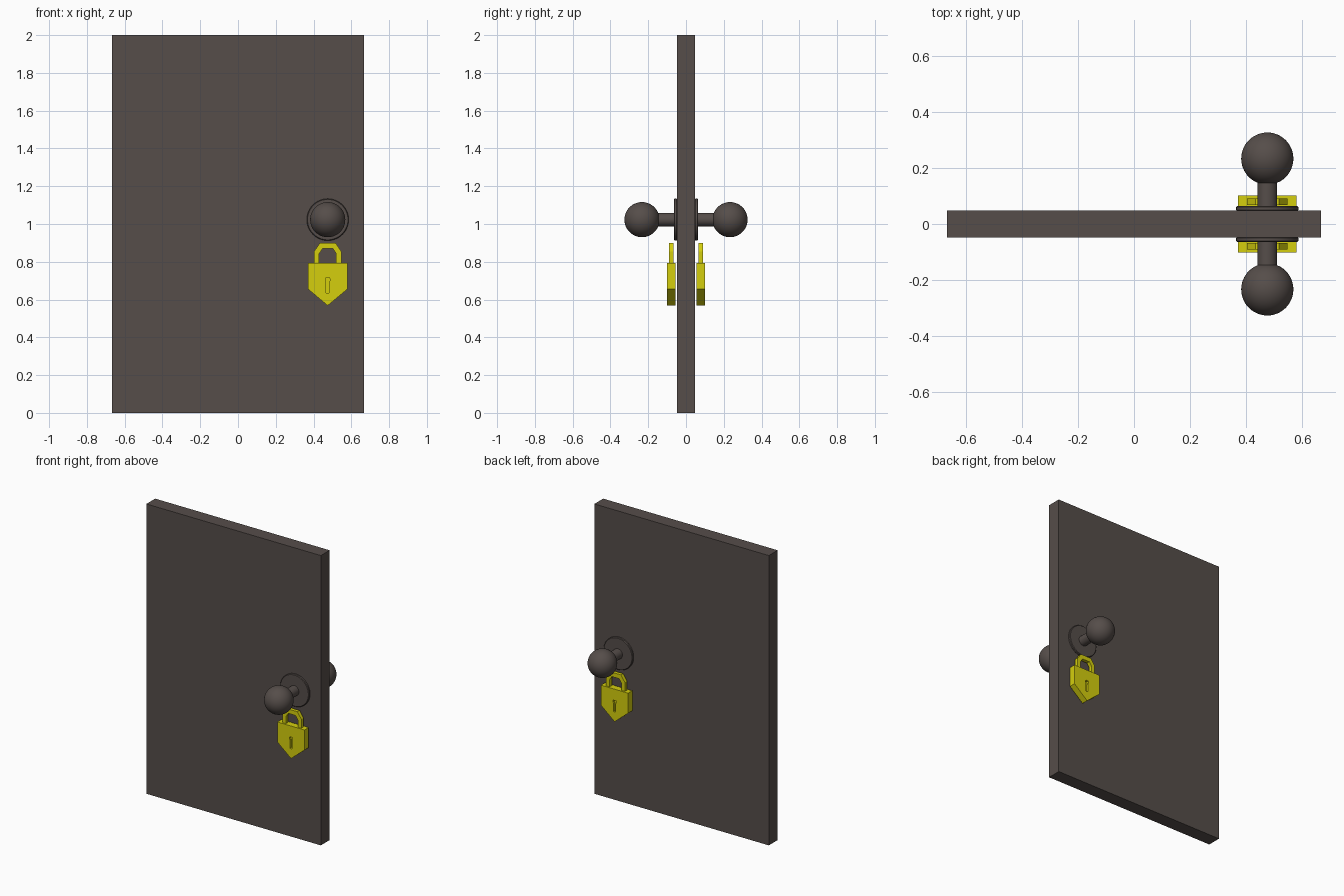
import bpy, bmesh, math
from mathutils import Matrix

if "Cube" in bpy.data.objects:
    bpy.data.objects.remove(bpy.data.objects["Cube"])

KX, KZ = 0.475, 1.023  # knob axis


def material(name, rgb):
    m = bpy.data.materials.new(name)
    m.diffuse_color = (*rgb, 1)
    m.use_nodes = True
    m.node_tree.nodes["Principled BSDF"].inputs["Base Color"].default_value = m.diffuse_color
    return m


brown = material("dark_brown", (0.092, 0.075, 0.068))
yellow = material("yellow", (0.66, 0.62, 0.004))


def finish(bm, name, mat, smooth=False):
    bmesh.ops.recalc_face_normals(bm, faces=bm.faces)
    me = bpy.data.meshes.new(name)
    bm.to_mesh(me)
    bm.free()
    ob = bpy.data.objects.new(name, me)
    bpy.context.collection.objects.link(ob)
    me.materials.append(mat)
    if smooth:
        bpy.ops.object.select_all(action='DESELECT')
        ob.select_set(True)
        bpy.context.view_layer.objects.active = ob
        bpy.ops.object.shade_smooth_by_angle(angle=math.radians(35))
    return ob


def plate(name, outline, y0, y1, mat):
    """Extrude an (x, z) outline from y0 to y1."""
    bm = bmesh.new()
    face = bm.faces.new([bm.verts.new((x, y0, z)) for x, z in outline])
    ext = bmesh.ops.extrude_face_region(bm, geom=[face])
    verts = [g for g in ext["geom"] if isinstance(g, bmesh.types.BMVert)]
    bmesh.ops.translate(bm, verts=verts, vec=(0, y1 - y0, 0))
    return finish(bm, name, mat)


def lathe(name, profile, side):
    """Spin a (radius, y) profile around the knob axis."""
    bm = bmesh.new()
    vs = [bm.verts.new((r, y * side, 0)) for r, y in profile]
    es = [bm.edges.new(p) for p in zip(vs, vs[1:])]
    bmesh.ops.spin(bm, geom=vs + es, cent=(0, 0, 0), axis=(0, 1, 0),
                   angle=2 * math.pi, steps=48)
    bmesh.ops.remove_doubles(bm, verts=bm.verts, dist=1e-5)
    bmesh.ops.translate(bm, verts=bm.verts, vec=(KX, 0, KZ))
    return finish(bm, name, brown, True)


def around_knob(half):
    """Mirror a half outline of (dx, z) points about the knob centre line."""
    return [(KX + x, z) for x, z in half] + [(KX - x, z) for x, z in reversed(half) if x > 0]


# Door slab
plate("door_panel", [(-0.666, 0), (0.666, 0), (0.666, 2), (-0.666, 2)], -0.048, 0.048, brown)

for side, label in ((-1, "front"), (1, "back")):
    # Knob: backing disc, stem and ball
    lathe(label + "_rosette", [(0, 0.046), (0.108, 0.046), (0.111, 0.05), (0.111, 0.06),
                               (0.107, 0.064), (0, 0.064)], side)
    lathe(label + "_knob_stem", [(0, 0.06), (0.035, 0.06), (0.035, 0.18), (0, 0.18)], side)
    bm = bmesh.new()
    bmesh.ops.create_uvsphere(bm, u_segments=48, v_segments=24, radius=0.093,
                              matrix=Matrix.Translation((KX, 0.233 * side, KZ))
                              @ Matrix.Rotation(math.pi / 2, 4, 'X'))
    finish(bm, label + "_knob_ball", brown, True)

    # Padlock body with a pointed bottom
    body = plate(label + "_padlock_body",
                 around_knob([(0, 0.568), (0.104, 0.655), (0.104, 0.793)]),
                 0.056 * side, 0.101 * side, yellow)
    # Recessed keyhole
    cutter = plate(label + "_keyhole_cutter",
                   around_knob([(0.008, 0.636), (0.008, 0.695), (0.013, 0.702), (0.01, 0.716)]),
                   0.085 * side, 0.12 * side, yellow)
    cutter.hide_render = True
    cutter.hide_viewport = True
    mod = body.modifiers.new("keyhole", 'BOOLEAN')
    mod.operation = 'DIFFERENCE'
    mod.object = cutter
    mod.solver = 'EXACT'

    # Shackle: chamfered arch
    outer = [(0.072, 0.785), (0.072, 0.855), (0.042, 0.899)]
    inner = [(0.045, 0.785), (0.045, 0.843), (0.028, 0.869)]
    arch = ([(KX + x, z) for x, z in outer] + [(KX - x, z) for x, z in reversed(outer)]
            + [(KX - x, z) for x, z in inner] + [(KX + x, z) for x, z in reversed(inner)])
    plate(label + "_padlock_shackle", arch, 0.067 * side, 0.091 * side, yellow)
